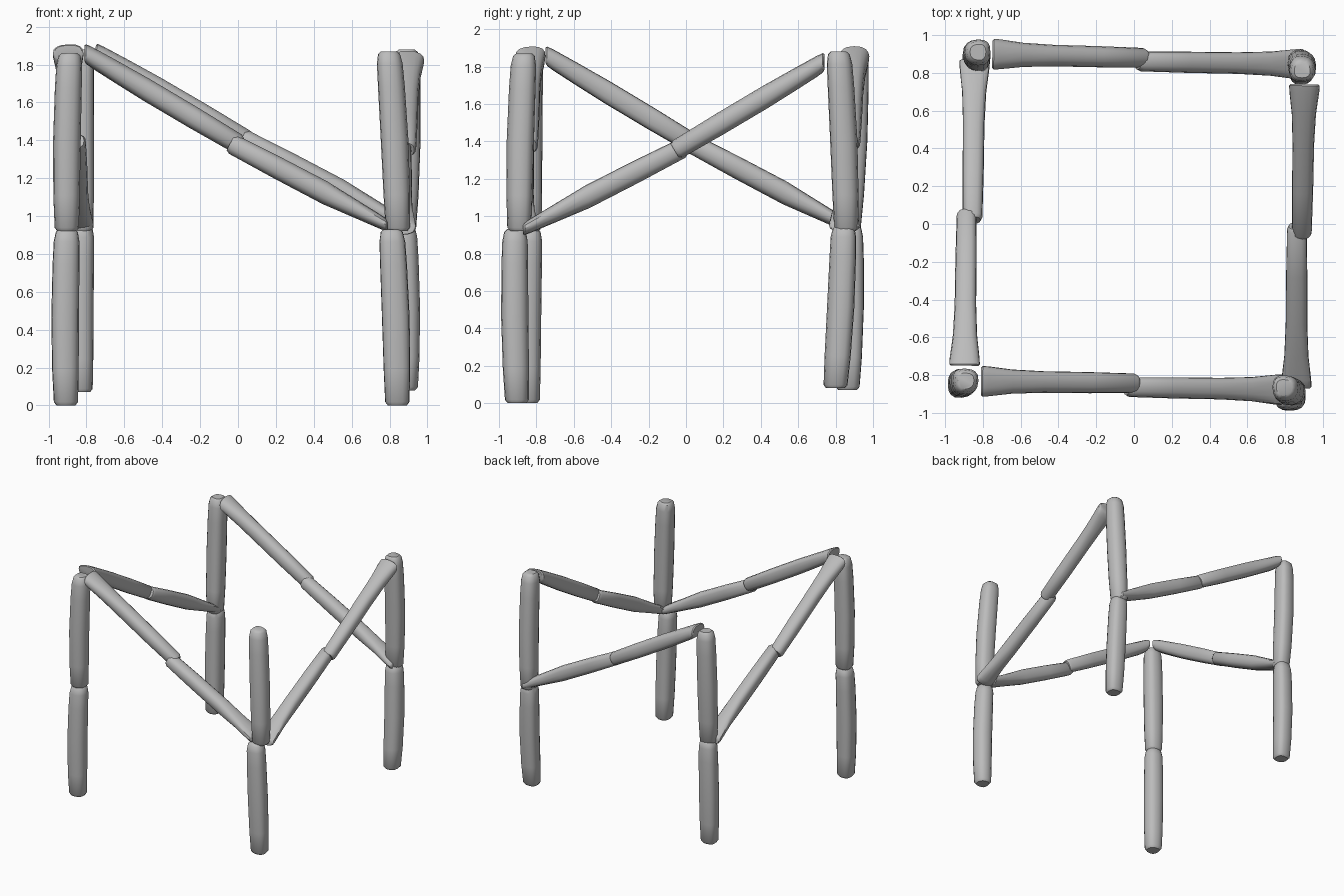
import bpy, bmesh, math, random
from mathutils import Vector

random.seed(4)
if "Cube" in bpy.data.objects:
    bpy.data.objects.remove(bpy.data.objects["Cube"], do_unlink=True)

grey = bpy.data.materials.new("plain grey")
grey.use_nodes = True
colour = (0.5, 0.5, 0.5, 1)
grey.diffuse_color = colour
grey.node_tree.nodes["Principled BSDF"].inputs["Base Color"].default_value = colour

SIDES = 16
UP = Vector((0, 0, 1))


def loft(name, sections):
    """Skin rounded-square rings: each section is (centre, half axis a, half axis b)."""
    bm = bmesh.new()
    rings = []
    phase = random.uniform(0, math.tau)
    for centre, a, b in sections:
        ring = []
        for k in range(SIDES):
            ang = math.tau * k / SIDES
            c, s = math.cos(ang), math.sin(ang)
            # squarish ellipse with a faint lengthwise ridge
            u = math.copysign(abs(c) ** 0.8, c)
            v = math.copysign(abs(s) ** 0.8, s)
            ridge = 1 + 0.03 * math.sin(3 * ang + phase)
            ring.append(bm.verts.new(centre + (a * u + b * v) * ridge))
        rings.append(ring)
    for low, high in zip(rings, rings[1:]):
        for k in range(SIDES):
            n = (k + 1) % SIDES
            bm.faces.new((low[k], low[n], high[n], high[k]))
    bm.faces.new(rings[0][::-1])
    bm.faces.new(rings[-1])
    bmesh.ops.recalc_face_normals(bm, faces=bm.faces)
    mesh = bpy.data.meshes.new(name)
    bm.to_mesh(mesh)
    bm.free()
    mesh.materials.append(grey)
    obj = bpy.data.objects.new(name, mesh)
    bpy.context.collection.objects.link(obj)
    bpy.ops.object.select_all(action="DESELECT")
    obj.select_set(True)
    bpy.context.view_layer.objects.active = obj
    bpy.ops.object.shade_smooth_by_angle(angle=math.radians(40))


# Post log profile: position along the log, half thickness
POST = [(0, 0.05), (0.02, 0.064), (0.2, 0.07), (0.5, 0.073),
        (0.8, 0.071), (0.93, 0.068), (0.985, 0.058), (1, 0.042)]


def post_log(name, bottom, top):
    bottom, top = Vector(bottom), Vector(top)
    out = Vector((bottom.x, bottom.y, 0)).normalized()
    loft(name, [(bottom.lerp(top, t) + out * 0.01 * math.sin(math.pi * t),
                 Vector((r, 0, 0)), Vector((0, r, 0))) for t, r in POST])


# Beam log profile from joint to corner: position, half width, half height
BEAM = [(0, 0.042, 0.042), (0.02, 0.052, 0.053), (0.3, 0.056, 0.06),
        (0.6, 0.057, 0.063), (0.8, 0.064, 0.06), (0.95, 0.079, 0.056),
        (0.99, 0.081, 0.052), (1, 0.072, 0.042)]


def beam_log(name, joint, corner):
    joint, corner = Vector(joint), Vector(corner)
    axis = (corner - joint).normalized()
    side = axis.cross(UP).normalized()
    square = side.cross(axis).normalized()
    rising = axis.z > 0
    sections = []
    for t, w, h in BEAM:
        # square cut at the joint, upright cut at the corner
        cut = square.lerp(UP, t)
        if not rising and t > 0.6:
            h *= 1 - 0.9 * (t - 0.6)
        sections.append((joint.lerp(corner, t), side * w, cut * h))
    loft(name, sections)


# Corner posts: lower log (bottom, top), then upper log (bottom, top)
posts = {
    "front_right": ((-.91, -.845, 0), (-.905, -.835, .93),
                    (-.905, -.835, .92), (-.89, -.83, 1.86)),
    "front_left": ((.84, -.905, 0), (.81, -.915, .93),
                   (.842, -.89, .92), (.795, -.865, 1.87)),
    "back_left": ((.885, .8, .08), (.875, .845, .95),
                  (.875, .855, .92), (.89, .815, 1.88)),
    "back_right": ((-.83, .865, .07), (-.825, .88, .95),
                   (-.825, .87, .92), (-.825, .91, 1.88)),
}
for corner, (a, b, c, d) in posts.items():
    post_log(corner + "_lower_post", a, b)
    post_log(corner + "_upper_post", c, d)

# Sloping beams: raised log (joint, corner), then falling log (joint, corner)
beams = {
    "front": ((.01, -.842, 1.375), (-.81, -.83, 1.86),
              (-.04, -.862, 1.385), (.79, -.875, .95)),
    "back": ((.06, .88, 1.39), (-.75, .9, 1.86),
             (.02, .862, 1.41), (.9, .848, .945)),
    "right": ((-.885, .06, 1.375), (-.895, -.75, 1.86),
              (-.856, .02, 1.395), (-.845, .87, .945)),
    "left": ((.887, -.06, 1.35), (.9, .74, 1.825),
             (.862, -.01, 1.37), (.858, -.87, .93)),
}
for side, (a, b, c, d) in beams.items():
    beam_log(side + "_raised_beam", a, b)
    beam_log(side + "_falling_beam", c, d)
